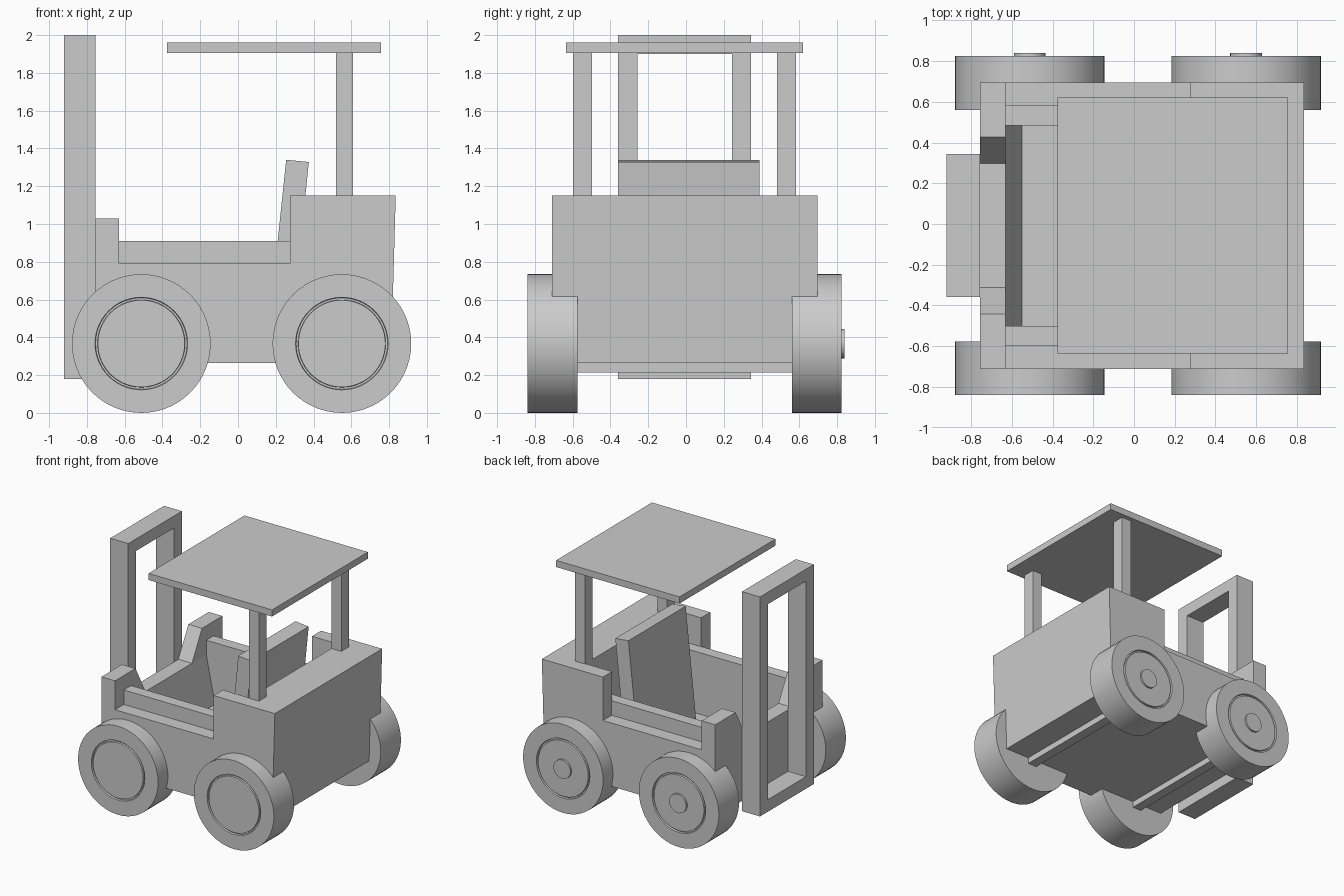
import bpy, bmesh, math
from mathutils import Matrix, Vector

cube = bpy.data.objects.get("Cube")
if cube:
    bpy.data.objects.remove(cube, do_unlink=True)

grey = bpy.data.materials.new("plain grey")
grey.use_nodes = True
COLOUR = (0.6, 0.6, 0.6, 1)
grey.diffuse_color = COLOUR
grey.node_tree.nodes["Principled BSDF"].inputs["Base Color"].default_value = COLOUR

MID = -0.0075  # centre line of the truck in y


def finish(name, bm):
    bmesh.ops.recalc_face_normals(bm, faces=bm.faces)
    mesh = bpy.data.meshes.new(name)
    bm.to_mesh(mesh)
    bm.free()
    mesh.materials.append(grey)
    ob = bpy.data.objects.new(name, mesh)
    bpy.context.collection.objects.link(ob)
    return ob


def prism(name, points, axis, start, end):
    """Extrude a profile: (x, z) points along y, or (y, z) points along x."""
    bm = bmesh.new()
    if axis == "y":
        verts = [bm.verts.new((x, start, z)) for x, z in points]
        step = Vector((0, end - start, 0))
    else:
        verts = [bm.verts.new((start, y, z)) for y, z in points]
        step = Vector((end - start, 0, 0))
    face = bm.faces.new(verts)
    out = bmesh.ops.extrude_face_region(bm, geom=[face], use_keep_orig=True)
    moved = [g for g in out["geom"] if isinstance(g, bmesh.types.BMVert)]
    bmesh.ops.translate(bm, verts=moved, vec=step)
    return finish(name, bm)


def box(name, x0, x1, y0, y1, z0, z1):
    return prism(name, [(x0, z0), (x1, z0), (x1, z1), (x0, z1)], "y", y0, y1)


def cut(target, cutter):
    cutter.hide_render = True
    mod = target.modifiers.new("cut", "BOOLEAN")
    mod.operation = "DIFFERENCE"
    mod.solver = "EXACT"
    mod.object = cutter
    bpy.context.view_layer.objects.active = target
    bpy.ops.object.modifier_apply(modifier=mod.name)
    bpy.data.objects.remove(cutter, do_unlink=True)


def lathe(name, profile, x, z, side, segments=56):
    """Turn (radius, y) points about a y axis; the ends are closed."""
    bm = bmesh.new()
    rings = []
    for r, y in profile:
        rings.append([bm.verts.new((x + r * math.cos(a), MID + side * y, z + r * math.sin(a)))
                      for a in (math.tau * i / segments for i in range(segments))])
    for a, b in zip(rings, rings[1:]):
        for i in range(segments):
            j = (i + 1) % segments
            bm.faces.new((a[i], a[j], b[j], b[i]))
    bm.faces.new(rings[0])
    bm.faces.new(rings[-1])
    ob = finish(name, bm)
    bpy.ops.object.select_all(action="DESELECT")
    ob.select_set(True)
    bpy.context.view_layer.objects.active = ob
    bpy.ops.object.shade_smooth_by_angle(angle=math.radians(30))
    return ob


# Body shell: side outline, then the cab is carved out of it
body = prism("body", [(-.755, .265), (-.755, 1.03), (-.63, 1.03), (-.63, .91), (.275, .91),
                      (.275, 1.15), (.835, 1.15), (.81, .265)], "y", MID - .703, MID + .703)
# Driver's pit with a sloping front wall
cut(body, prism("pit_cutter", [(-.63, .79), (-.55, .4), (.52, .4), (.52, 1.3), (-.63, 1.3)],
                "y", MID - .492, MID + .492))
# Wider well between the rear arms
cut(body, box("rear_well_cutter", .2, .52, MID - .583, MID + .583, .91, 1.3))
# Notch with sloping sides in the front cowl
cut(body, prism("cowl_cutter", [(MID - .305, .79), (MID + .305, .79), (MID + .435, 1.03),
                                (MID + .435, 1.2), (MID - .435, 1.2), (MID - .435, 1.03)],
                "x", -.85, -.62))
# Step ledges along the sills
for s in (-1, 1):
    lo, hi = sorted((MID + s * .588, MID + s * .8))
    cut(body, box("ledge_cutter", -.63, .275, lo, hi, .79, 1.0))

# Seat back, leaning to the rear
prism("seat", [(.157, .4), (.255, 1.34), (.375, 1.328), (.28, .4)], "y", -.36, .39)

# Lifting mast: an open frame
mast = box("mast", -.92, -.755, MID - .352, MID + .352, .18, 2.0)
cut(mast, box("mast_cutter", -1.0, -.7, MID - .25, MID + .25, .28, 1.9))

# Roof and its posts
box("roof", -.375, .757, MID - .628, MID + .628, 1.905, 1.96)
for s, label in ((-1, "right"), (1, "left")):
    y = MID + s * .54
    box("roof_post_" + label, .52, .61, y - .051, y + .051, 1.15, 1.905)

# Wheels with recessed discs, hub caps on one side, and axle bars
for x, end in ((-.512, "front"), (.55, "rear")):
    for s, label in ((-1, "right"), (1, "left")):
        lathe(f"{end}_wheel_{label}", [(.367, .568), (.367, .832), (.245, .832), (.242, .817),
                                       (.232, .817), (.23, .832)], x, .367, s)
    lathe(f"{end}_hub_cap", [(.078, .82), (.078, .847)], x, .367, 1, 32)
    box(f"{end}_axle", x - .04, x + .04, MID - .57, MID + .57, .215, .3)
